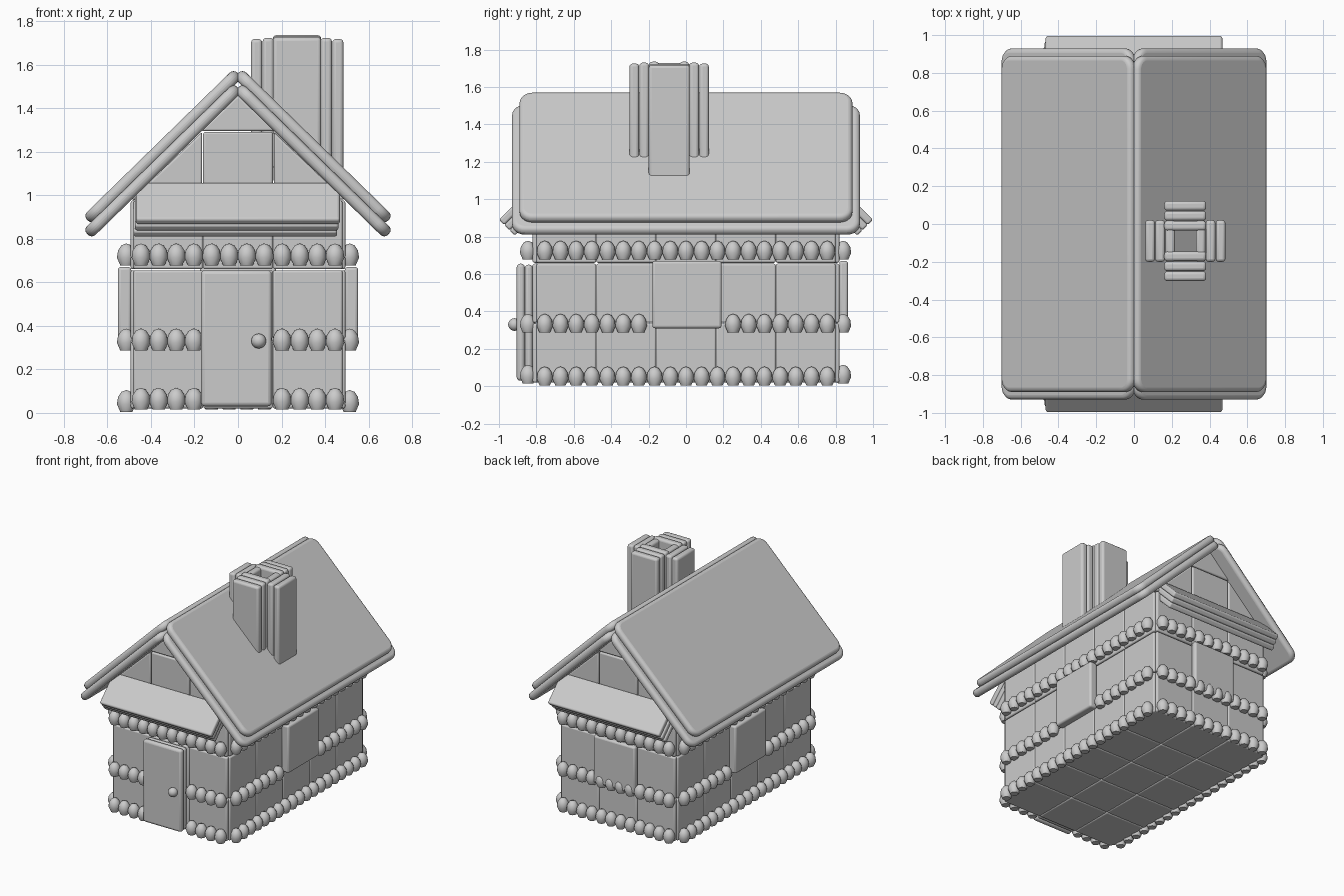
import bpy, bmesh, math
from mathutils import Matrix, Vector

cube = bpy.data.objects.get("Cube")
if cube:
    bpy.data.objects.remove(cube, do_unlink=True)

grey = bpy.data.materials.new("plain_grey")
grey.use_nodes = True
colour = (0.6, 0.6, 0.6, 1)
grey.diffuse_color = colour
grey.node_tree.nodes["Principled BSDF"].inputs["Base Color"].default_value = colour


def finish(name, bm, bevel=0.0, segments=3):
    """Turn a bmesh into a smooth shaded object with rounded edges."""
    bmesh.ops.recalc_face_normals(bm, faces=bm.faces)
    mesh = bpy.data.meshes.new(name)
    bm.to_mesh(mesh)
    bm.free()
    mesh.materials.append(grey)
    obj = bpy.data.objects.new(name, mesh)
    bpy.context.collection.objects.link(obj)
    if bevel:
        mod = obj.modifiers.new("rounded_edges", "BEVEL")
        mod.width = bevel
        mod.segments = segments
        mod.limit_method = "ANGLE"
    for other in bpy.context.selected_objects:
        other.select_set(False)
    obj.select_set(True)
    bpy.context.view_layer.objects.active = obj
    bpy.ops.object.shade_smooth_by_angle(angle=math.radians(40))
    return obj


def add_box(bm, x, y, z):
    """Add a box from three (low, high) ranges."""
    mid = Vector([sum(r) / 2 for r in (x, y, z)])
    size = [r[1] - r[0] for r in (x, y, z)]
    mat = Matrix.Translation(mid) @ Matrix.Diagonal((*size, 1))
    bmesh.ops.create_cube(bm, size=1, matrix=mat)


def add_prism(bm, points, y0, y1):
    """Extrude an x/z outline along y."""
    front = [bm.verts.new((x, y0, z)) for x, z in points]
    back = [bm.verts.new((x, y1, z)) for x, z in points]
    bm.faces.new(front)
    bm.faces.new(back[::-1])
    for i in range(len(points)):
        j = (i + 1) % len(points)
        bm.faces.new((front[i], back[i], back[j], front[j]))


def slab(name, size, matrix, corner, bevel):
    """A slab with rounded outline corners and soft edges."""
    bm = bmesh.new()
    bmesh.ops.create_cube(bm, size=1, matrix=Matrix.Diagonal((*size, 1)))
    upright = [e for e in bm.edges
               if abs(e.verts[0].co.z - e.verts[1].co.z) > size[2] / 2]
    bmesh.ops.bevel(bm, geom=upright, offset=corner, segments=6,
                    profile=0.5, affect="EDGES")
    obj = finish(name, bm, bevel, 4)
    obj.matrix_world = matrix
    return obj


# Walls: square tiles on all four sides, and the tiled floor
TILE = 0.32
rows = [(0.02 + i * TILE, 0.015 + (i + 1) * TILE) for i in range(3)]
columns = [((i - 1.5) * TILE, (i - 0.5) * TILE) for i in range(3)]
bays = [((i - 2.5) * TILE, (i - 1.5) * TILE) for i in range(5)]
for side, sign in (("left", 1), ("right", -1)):
    bm = bmesh.new()
    for y in bays:
        for z in rows:
            add_box(bm, (sign * 0.47 - 0.023, sign * 0.47 + 0.023), y, z)
    finish(side + "_wall", bm, 0.01)
for side, sign in (("front", -1), ("back", 1)):
    bm = bmesh.new()
    y0, y1 = sign * 0.797 - 0.023, sign * 0.797 + 0.023
    for x in columns:
        for z in rows:
            add_box(bm, x, (y0, y1), z)
    # Gable: centre tile, two side triangles and a peak
    add_box(bm, (-0.16, 0.16), (y0, y1), (0.98, 1.29))
    for s in (1, -1):
        add_prism(bm, [(s * 0.165, 0.98), (s * 0.49, 0.98), (s * 0.165, 1.29)], y0, y1)
    add_prism(bm, [(-0.17, 1.295), (0.17, 1.295), (0, 1.46)], y0, y1)
    finish(side + "_wall", bm, 0.01)
bm = bmesh.new()
for x in columns:
    for y in bays:
        add_box(bm, x, y, (0.02, 0.06))
finish("floor", bm, 0.01)

# Door with two layers and a round knob
bm = bmesh.new()
add_box(bm, (-0.17, 0.155), (-0.905, -0.862), (0.03, 0.655))
add_box(bm, (-0.165, 0.15), (-0.862, -0.82), (0.03, 0.65))
finish("door", bm, 0.018)
bm = bmesh.new()
bmesh.ops.create_uvsphere(bm, u_segments=20, v_segments=12, radius=0.034,
                          matrix=Matrix.Translation((0.095, -0.917, 0.33)))
finish("door_knob", bm)

# Window panels on the sides and back
for name, sign in (("left_window", 1), ("right_window", -1)):
    bm = bmesh.new()
    add_box(bm, sorted((sign * 0.49, sign * 0.552)), (-0.18, 0.19), (0.31, 0.67))
    finish(name, bm, 0.014)
bm = bmesh.new()
add_box(bm, (-0.175, 0.175), (0.82, 0.866), (0.31, 0.67))
finish("back_window", bm, 0.014)

# Rows of icing drops around the walls
DROP = [(0, 0), (0.028, 0), (0.043, 0.035), (0.038, 0.068), (0.022, 0.092), (0, 0.1)]


def add_drop(bm, x, y, z):
    verts = [bm.verts.new((r, 0, h)) for r, h in DROP]
    edges = [bm.edges.new(pair) for pair in zip(verts, verts[1:])]
    out = bmesh.ops.spin(bm, geom=verts + edges, cent=(0, 0, 0), axis=(0, 0, 1),
                         angle=2 * math.pi, steps=12)
    made = set(verts)
    for item in out["geom_last"]:
        if isinstance(item, bmesh.types.BMVert):
            made.add(item)
    fresh = [v for v in bm.verts if not v.tag]
    bmesh.ops.remove_doubles(bm, verts=fresh, dist=0.0005)
    fresh = [v for v in bm.verts if not v.tag]
    bmesh.ops.translate(bm, verts=fresh, vec=(x, y, z))
    for v in fresh:
        v.tag = True


for level, z in (("lower", 0.015), ("middle", 0.287), ("upper", 0.678)):
    bm = bmesh.new()
    for i in range(12):
        x = (i - 5.5) * 0.081
        if level == "upper" or abs(x) > 0.18:
            add_drop(bm, x, -0.845, z)
        add_drop(bm, x, 0.84, z)
    for i in range(19):
        y = (i - 9) * 0.0839
        if level != "middle" or abs(y) > 0.2:
            for sign in (1, -1):
                add_drop(bm, sign * 0.513, y, z - 0.01 * (level == "lower"))
    finish(level + "_icing_drops", bm)

# Roof: two stacked slabs on each slope
PITCH = math.radians(44.3)
for side, sign in (("left", 1), ("right", -1)):
    for layer, z, width in (("upper", 1.2225, 1.78), ("lower", 1.1575, 1.86)):
        mat = Matrix.Translation((sign * 0.346, 0, z)) @ Matrix.Rotation(sign * PITCH, 4, "Y")
        slab(f"{side}_{layer}_roof", (0.965, width, 0.056), mat, 0.07, 0.024)

# Layered eaves across the front and back
for side, sign in (("front", -1), ("back", 1)):
    for k in range(3):
        inset = (k + 0.5) * 0.04
        out = 1.0 - (0.12 + inset) * math.sqrt(0.5)
        up = 0.89 + (0.12 - inset) * math.sqrt(0.5)
        mat = (Matrix.Translation((-0.006 * k, sign * out, up))
               @ Matrix.Rotation(-sign * math.pi / 4, 4, "X"))
        slab(f"{side}_eave_{k + 1}", (0.935, 0.24, 0.04), mat, 0.012, 0.013)

# Chimney: three plates on each of its four sides
for k in range(3):
    near, far = 0.055 + k * 0.053, 0.106 + k * 0.053
    top = 1.735 - 0.005 * k
    for name, sign in (("left", 1), ("right", -1)):
        bm = bmesh.new()
        xs = sorted((0.272 + sign * near, 0.272 + sign * far))
        add_box(bm, xs, (-0.2, 0.02), (1.06, top - 0.008))
        finish(f"chimney_{name}_{k + 1}", bm, 0.016)
    for name, sign in (("back", 1), ("front", -1)):
        bm = bmesh.new()
        ys = sorted((-0.09 + sign * near, -0.09 + sign * far))
        add_box(bm, (0.16, 0.382), ys, (1.12, top))
        finish(f"chimney_{name}_{k + 1}", bm, 0.016)
